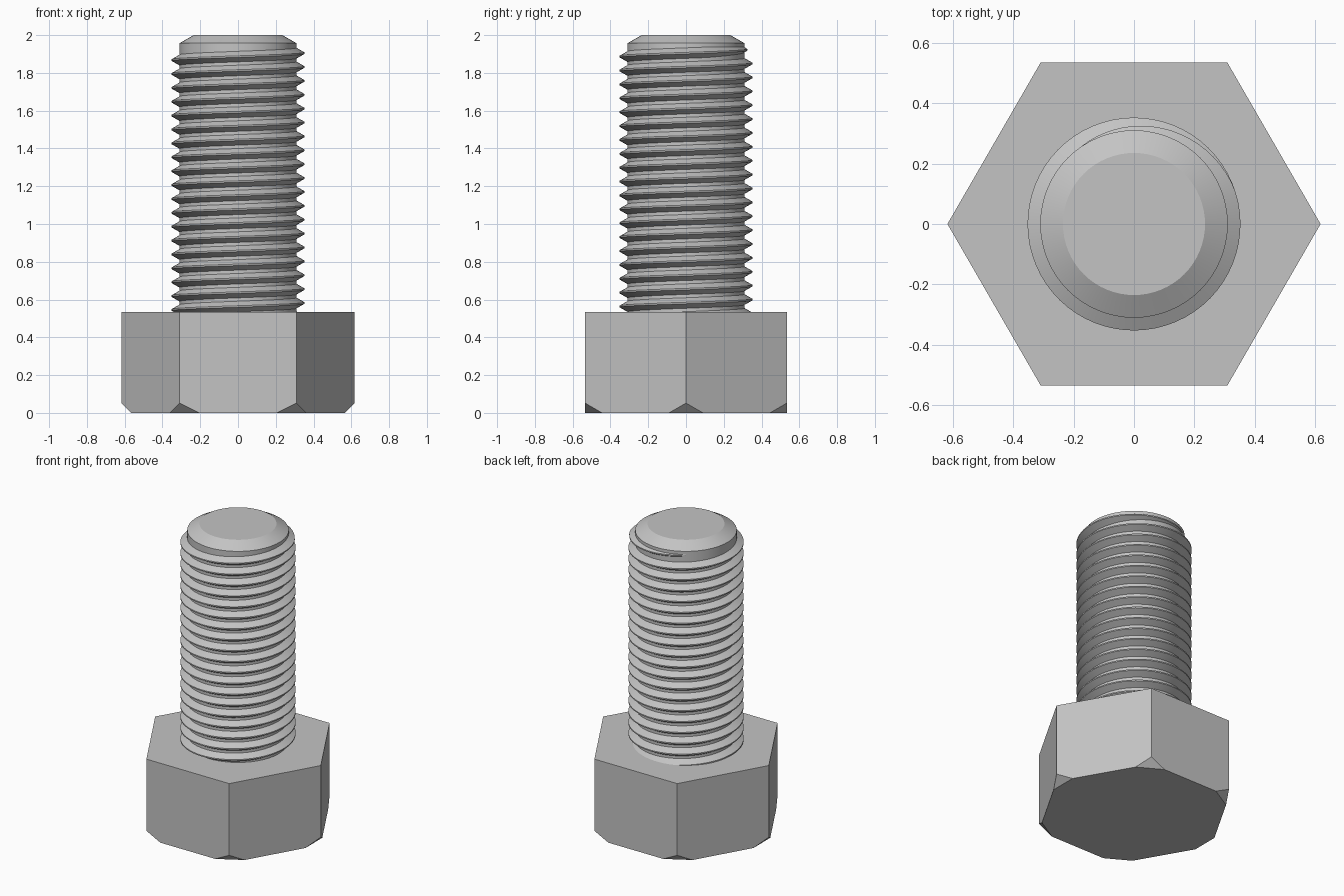
import bpy, bmesh, math

if "Cube" in bpy.data.objects:
    bpy.data.objects.remove(bpy.data.objects["Cube"], do_unlink=True)

steel = bpy.data.materials.new("grey_steel")
steel.use_nodes = True
grey = (0.55, 0.55, 0.55, 1)
steel.diffuse_color = grey
steel.node_tree.nodes["Principled BSDF"].inputs["Base Color"].default_value = grey

HEAD_R, HEAD_H = 0.617, 0.535
CORE_R, CREST_R = 0.31, 0.352
PITCH, STEPS = 0.0735, 64


def finish(name, bm, smooth_angle=None):
    bmesh.ops.recalc_face_normals(bm, faces=bm.faces)
    mesh = bpy.data.meshes.new(name)
    bm.to_mesh(mesh)
    bm.free()
    obj = bpy.data.objects.new(name, mesh)
    bpy.context.collection.objects.link(obj)
    mesh.materials.append(steel)
    if smooth_angle:
        bpy.ops.object.select_all(action='DESELECT')
        obj.select_set(True)
        bpy.context.view_layer.objects.active = obj
        bpy.ops.object.shade_smooth_by_angle(angle=math.radians(smooth_angle))
    return obj


def polar(r, a, z):
    return (r * math.cos(a), r * math.sin(a), z)


# Hexagonal head, each bottom corner cut off by a flat triangle
bm = bmesh.new()
corners = [polar(HEAD_R, math.radians(60 * i), 0) for i in range(6)]
cut, cut_height = 0.104 / HEAD_R, 0.052
top, mid, before, after = [], [], [], []
for i, (x, y, _) in enumerate(corners):
    px, py, _ = corners[i - 1]
    nx, ny, _ = corners[(i + 1) % 6]
    top.append(bm.verts.new((x, y, HEAD_H)))
    mid.append(bm.verts.new((x, y, cut_height)))
    before.append(bm.verts.new((x + (px - x) * cut, y + (py - y) * cut, 0)))
    after.append(bm.verts.new((x + (nx - x) * cut, y + (ny - y) * cut, 0)))
for i in range(6):
    j = (i + 1) % 6
    bm.faces.new((top[i], mid[i], after[i], before[j], mid[j], top[j]))
    bm.faces.new((mid[i], before[i], after[i]))
bm.faces.new(top)
bm.faces.new([v for pair in zip(before, after) for v in pair])
finish("hex_head", bm)

# Shank core with a chamfered tip
bm = bmesh.new()
rings = []
for r, z in ((CORE_R, HEAD_H - 0.02), (CORE_R, 1.957), (0.235, 2.0)):
    rings.append([bm.verts.new(polar(r, math.tau * i / STEPS, z)) for i in range(STEPS)])
for low, high in zip(rings, rings[1:]):
    for i in range(STEPS):
        j = (i + 1) % STEPS
        bm.faces.new((low[i], low[j], high[j], high[i]))
bm.faces.new(rings[0])
bm.faces.new(rings[-1])
finish("shank_core", bm, 25)

# Right-handed thread ridge, starting inside the head and fading out at the tip
bm = bmesh.new()
fade_start, fade_end = math.radians(380), math.radians(490)
turn = math.tau / STEPS
count = int((1.87 - HEAD_H + 0.06) / PITCH * STEPS + (fade_end - math.pi) / turn)
sections = []
for k in range(count + 1):
    a = fade_end - (count - k) * turn
    z = 1.868 + PITCH * (a - math.pi) / math.tau
    fade = min(1, max(0, (fade_end - a) / (fade_end - fade_start)))
    crest = CORE_R - 0.002 + (CREST_R - CORE_R + 0.002) * fade
    foot = 0.006 + 0.023 * fade
    profile = ((CORE_R - 0.002, -foot), (crest, -0.004), (crest, 0.004), (CORE_R - 0.002, foot))
    sections.append([bm.verts.new(polar(r, a, z + dz)) for r, dz in profile])
for s, t in zip(sections, sections[1:]):
    for i in range(4):
        j = (i + 1) % 4
        bm.faces.new((s[i], t[i], t[j], s[j]))
bm.faces.new(sections[0])
bm.faces.new(sections[-1])
finish("thread_ridge", bm, 25)
